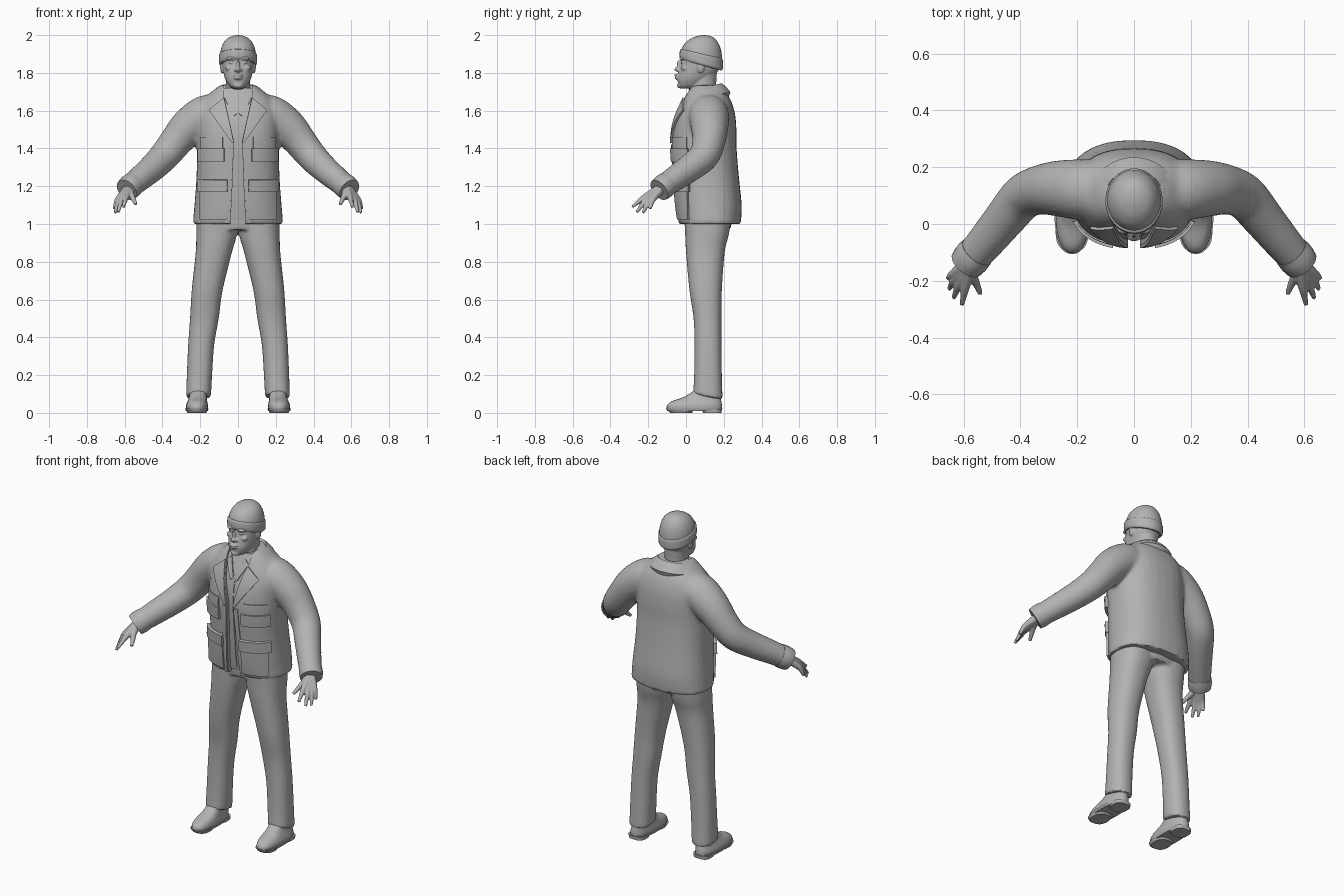
import bpy, bmesh, math
from mathutils import Vector
from mathutils.bvhtree import BVHTree

cube = bpy.data.objects.get("Cube")
if cube:
    bpy.data.objects.remove(cube, do_unlink=True)

grey = bpy.data.materials.new("plain grey")
grey.use_nodes = True
grey.diffuse_color = (0.45, 0.45, 0.45, 1)
grey.node_tree.nodes["Principled BSDF"].inputs["Base Color"].default_value = (0.45, 0.45, 0.45, 1)


def finish(mesh):
    mesh.materials.clear()
    mesh.materials.append(grey)
    mesh.shade_smooth()
    mesh.set_sharp_from_angle(angle=math.radians(42))


def add(name, bm):
    bmesh.ops.recalc_face_normals(bm, faces=bm.faces[:])
    mesh = bpy.data.meshes.new(name)
    bm.to_mesh(mesh)
    bm.free()
    finish(mesh)
    obj = bpy.data.objects.new(name, mesh)
    bpy.context.scene.collection.objects.link(obj)
    return obj


def bake(obj):
    bpy.context.view_layer.update()
    dg = bpy.context.evaluated_depsgraph_get()
    mesh = bpy.data.meshes.new_from_object(obj.evaluated_get(dg))
    obj.modifiers.clear()
    obj.data = mesh
    finish(mesh)


def fuse(name, bm, voxel, rounds):
    """Blend overlapping volumes into one smooth skin."""
    obj = add(name, bm)
    rem = obj.modifiers.new("skin", 'REMESH')
    rem.mode = 'VOXEL'
    rem.voxel_size = voxel
    smo = obj.modifiers.new("soften", 'SMOOTH')
    smo.factor = 0.5
    smo.iterations = rounds
    bake(obj)
    return obj


def resample(rows, k=4):
    """Catmull-Rom through rows of numbers."""
    out = []
    for i in range(len(rows) - 1):
        a, b, c, d = (rows[max(0, i - 1)], rows[i], rows[i + 1], rows[min(len(rows) - 1, i + 2)])
        for j in range(k):
            t = j / k
            out.append([q + 0.5 * t * (r - p + t * (2 * p - 5 * q + 4 * r - s + t * (3 * (q - r) + s - p)))
                        for p, q, r, s in zip(a, b, c, d)])
    return out + [list(rows[-1])]


def skin(bm, rings):
    vs = [[bm.verts.new(p) for p in ring] for ring in rings]
    n = len(vs[0])
    for a, b in zip(vs, vs[1:]):
        for i in range(n):
            bm.faces.new((a[i], a[(i + 1) % n], b[(i + 1) % n], b[i]))
    bm.faces.new(vs[0][::-1])
    bm.faces.new(vs[-1])


def loft(bm, rows, s=1, e=2.0, n=32, k=4):
    """Rows are centre x, z, front y, back y, half width, tilt."""
    rings = []
    for cx, z, yf, yb, w, tilt in resample(rows, k):
        ring = []
        for i in range(n):
            a = math.tau * i / n
            c, d = math.cos(a), math.sin(a)
            x = math.copysign(abs(c) ** (2 / e), c) * w
            y = math.copysign(abs(d) ** (2 / e), d) * (yb - yf) / 2
            ring.append((s * (cx + x), (yf + yb) / 2 + y, z + tilt * y))
        rings.append(ring)
    skin(bm, rings)


def tube(bm, rows, s=1, n=20, k=4):
    """Rows are x, y, z, radius."""
    pts = resample(rows, k)
    rings = []
    for i, (x, y, z, r) in enumerate(pts):
        t = Vector(pts[min(i + 1, len(pts) - 1)][:3]) - Vector(pts[max(i - 1, 0)][:3])
        q = t.to_track_quat('Z', 'Y')
        ring = [Vector((x, y, z)) + q @ Vector((r * math.cos(math.tau * j / n), r * math.sin(math.tau * j / n), 0))
                for j in range(n)]
        rings.append([(s * p.x, p.y, p.z) for p in ring])
    skin(bm, rings)


def ball(bm, loc, size):
    new = bmesh.ops.create_uvsphere(bm, u_segments=16, v_segments=10, radius=1)["verts"]
    for v in new:
        v.co = Vector([c * r + o for c, r, o in zip(v.co, size, loc)])


def patch(name, tree, corners, lift, s=1, nx=8, nz=8):
    """A raised panel that follows the front of the garment."""
    bl, br, tr, tl = [Vector((x, 0, z)) for x, z in corners]
    bm = bmesh.new()
    grid = []
    for i in range(-1, nx + 2):
        col = []
        for j in range(-1, nz + 2):
            u, v = min(max(i / nx, 0), 1), min(max(j / nz, 0), 1)
            p = bl.lerp(br, u).lerp(tl.lerp(tr, u), v)
            hit = tree.ray_cast(Vector((s * p.x, -1, p.z)), Vector((0, 1, 0)))
            if hit[0] is None:
                hit = tree.find_nearest(Vector((s * p.x, -0.05, p.z)))
            edge = i in (-1, nx + 1) or j in (-1, nz + 1)
            normal = hit[1] if hit[1].y < 0 else -hit[1]
            col.append(bm.verts.new(hit[0] + normal * (-0.006 if edge else lift)))
        grid.append(col)
    for a, b in zip(grid, grid[1:]):
        for j in range(len(a) - 1):
            bm.faces.new((a[j], b[j], b[j + 1], a[j + 1]))
    bm.faces.new([c[0] for c in grid] + grid[-1][1:] + [c[-1] for c in grid[-2::-1]] + grid[0][-2:0:-1])
    return add(name, bm)


# Jacket body and sleeves, blended together
torso = [(0, 1.0, -.035, .29, .24, 0), (0, 1.1, -.05, .295, .231, 0), (0, 1.25, -.063, .28, .22, 0),
         (0, 1.4, -.075, .268, .218, 0), (0, 1.5, -.07, .267, .218, 0), (0, 1.58, -.05, .26, .215, 0),
         (0, 1.65, -.02, .24, .19, 0), (0, 1.7, .0, .21, .14, 0), (0, 1.735, .02, .185, .095, 0)]
bm = bmesh.new()
loft(bm, torso, e=2.4)
for s in (1, -1):
    tube(bm, [(.08, .12, 1.58, .1), (.17, .12, 1.575, .108), (.26, .125, 1.515, .1), (.33, .12, 1.435, .088),
              (.39, .095, 1.36, .081), (.45, .025, 1.3, .074), (.52, -.06, 1.24, .067), (.58, -.13, 1.19, .06)], s)
jacket = fuse("jacket", bm, 0.011, 6)
bm = bmesh.new()
bm.from_mesh(jacket.data)
cloth = BVHTree.FromBMesh(bm)
bm.free()

# Open front of the jacket
bm = bmesh.new()
half = [(.045, .9), (.03, 1.2), (.022, 1.44), (.075, 1.68), (.08, 1.8)]
outline = half + [(-x, z) for x, z in reversed(half)]
skin(bm, [[(x, y, z) for x, z in outline] for y in (-.3, .08)])
cutter = add("opening_cutter", bm)
cutter.hide_render = True
cut = jacket.modifiers.new("opening", 'BOOLEAN')
cut.operation = 'DIFFERENCE'
cut.object = cutter
bake(jacket)
bpy.data.objects.remove(cutter, do_unlink=True)

# Shirt worn inside
bm = bmesh.new()
loft(bm, [(x, z + .02, yf + .02, yb - .02, w - .025, t) for x, z, yf, yb, w, t in torso[:-1]], e=2.4)
shirt = add("shirt", bm)
bm = bmesh.new()
bm.from_mesh(shirt.data)
inner = BVHTree.FromBMesh(bm)
bm.free()
patch("shirt_placket", inner, [(-.008, 1.04), (.008, 1.04), (.008, 1.6), (-.008, 1.6)], .005, nx=2)

# Folded collar around the neck
bm = bmesh.new()
rings = []
for i in range(33):
    a = math.radians(-138 + 276 * i / 32)
    drop = .055 * (abs(a) / 2.4) ** 2
    rings.append([(r * math.sin(a), .1 + .9 * r * math.cos(a), z - drop)
                  for r, z in ((.082, 1.69), (.088, 1.735), (.1, 1.745), (.125, 1.727), (.15, 1.698), (.14, 1.67))])
skin(bm, rings)
add("collar", bm)

# Lapels, front edges, pockets, cuffs and hands
for s, side in ((1, "left"), (-1, "right")):
    def panel(part, corners, lift):
        patch(side + "_" + part, cloth, corners, lift, s)

    def box(x0, x1, z0, z1):
        return [(x0, z0), (x1, z0), (x1, z1), (x0, z1)]

    panel("lapel", [(.021, 1.43), (.032, 1.43), (.15, 1.6), (.073, 1.665)], .011)
    panel("front_edge", [(.044, 1.005), (.068, 1.005), (.05, 1.42), (.024, 1.42)], .005)
    panel("chest_pocket", box(.08, .195, 1.34, 1.46), .006)
    panel("chest_flap", box(.072, .2, 1.33, 1.4), .016)
    panel("lower_pocket", box(.06, .195, 1.025, 1.2), .012)
    panel("lower_flap", box(.055, .2, 1.17, 1.235), .02)
    patch(side + "_shirt_collar", inner, [(.002, 1.585), (.022, 1.57), (.07, 1.665), (.045, 1.69)], .007, s)

    bm = bmesh.new()
    tube(bm, [(.553, -.098, 1.213, .064), (.572, -.12, 1.197, .066), (.59, -.142, 1.18, .062)], s)
    add(side + "_cuff", bm)

    bm = bmesh.new()
    wrist = (.575, -.125, 1.195, .026)
    for knuckle, mid, tip in (((.592, -.215, 1.145), (.6, -.255, 1.115), (.606, -.285, 1.09)),
                              ((.612, -.205, 1.133), (.626, -.237, 1.095), (.634, -.26, 1.062)),
                              ((.626, -.19, 1.128), (.642, -.212, 1.09), (.65, -.228, 1.058)),
                              ((.632, -.172, 1.135), (.648, -.184, 1.105), (.655, -.19, 1.08))):
        tube(bm, [wrist, (*knuckle, .0165), (*mid, .0115), (*tip, .008)], s, 12)
    tube(bm, [wrist, (.568, -.18, 1.16, .018), (.553, -.215, 1.13, .013), (.541, -.245, 1.105, .009)], s, 12)
    fuse(side + "_hand", bm, 0.0045, 2)

# Trousers
bm = bmesh.new()
loft(bm, [(0, .97, -.005, .235, .2, 0), (0, 1.03, -.01, .245, .205, 0), (0, 1.1, -.01, .24, .2, 0)])
for s in (1, -1):
    loft(bm, [(.11, 1.06, -.01, .24, .107, 0), (.113, .95, -.005, .228, .108, 0), (.128, .85, .0, .205, .096, 0),
              (.163, .65, .018, .19, .082, 0), (.178, .5, .04, .188, .076, 0), (.195, .36, .045, .188, .069, 0),
              (.204, .2, .043, .19, .067, 0), (.209, .085, .037, .194, .066, -.2)], s, 2.3)
fuse("trousers", bm, 0.01, 4)

# Shoes
for s, side in ((1, "left"), (-1, "right")):
    bm = bmesh.new()
    loft(bm, [(.217, .018, -.102, .19, .057, 0), (.217, .04, -.1, .19, .058, 0), (.215, .062, -.075, .187, .052, 0),
              (.212, .085, -.01, .182, .047, 0), (.208, .13, .06, .175, .043, 0)], s, 2.4)
    add(side + "_shoe", bm)
    bm = bmesh.new()
    loft(bm, [(.218, .01, -.1, .188, .058, 0), (.218, .024, -.106, .193, .062, 0)], s, 2.4, k=1)
    loft(bm, [(.217, .0, .09, .188, .05, 0), (.217, .02, .085, .19, .053, 0)], s, 3, k=1)
    loft(bm, [(.218, .0, -.085, .03, .05, 0), (.218, .016, -.1, .045, .058, 0)], s, 2.4, k=1)
    add(side + "_sole", bm)

# Head with neck, jaw and features
bm = bmesh.new()
loft(bm, [(0, 1.58, .02, .18, .08, 0), (0, 1.66, .015, .17, .072, 0), (0, 1.73, .02, .16, .064, 0),
          (0, 1.82, .03, .165, .066, 0)])
loft(bm, [(0, 1.718, -.032, .06, .03, 0), (0, 1.735, -.041, .09, .05, 0), (0, 1.77, -.044, .13, .069, 0),
          (0, 1.81, -.036, .17, .079, 0), (0, 1.855, -.025, .182, .084, 0), (0, 1.9, -.026, .183, .087, 0),
          (0, 1.95, .01, .16, .06, 0)], e=2.2)
ball(bm, (0, -.046, 1.818), (.013, .016, .012))
ball(bm, (0, -.036, 1.842), (.009, .014, .028))
ball(bm, (0, -.045, 1.787), (.026, .017, .008))
ball(bm, (0, -.045, 1.773), (.023, .016, .009))
ball(bm, (0, -.034, 1.733), (.024, .014, .014))
for s in (1, -1):
    ball(bm, (s * .014, -.036, 1.814), (.009, .013, .008))
    ball(bm, (s * .034, -.02, 1.876), (.027, .016, .009))
    ball(bm, (s * .034, -.012, 1.854), (.015, .015, .008))
    ball(bm, (s * .047, -.006, 1.825), (.02, .02, .016))
    ball(bm, (s * .084, .078, 1.832), (.011, .02, .034))
fuse("head", bm, 0.005, 2)

# Knitted hat and its turned-up band
bm = bmesh.new()
loft(bm, [(0, 1.85, -.026, .188, .094, -.26), (0, 1.9, -.024, .191, .095, -.2), (0, 1.945, -.006, .182, .084, -.12),
          (0, 1.978, .025, .16, .062, -.05), (0, 1.995, .06, .13, .032, 0), (0, 2.0, .09, .1, .005, 0)])
add("hat", bm)
bm = bmesh.new()
loft(bm, [(0, 1.842, -.028, .186, .093, -.28), (0, 1.852, -.034, .194, .1, -.28), (0, 1.875, -.034, .196, .101, -.26),
          (0, 1.895, -.031, .195, .1, -.24), (0, 1.901, -.024, .19, .094, -.23)])
add("hat_band", bm)
